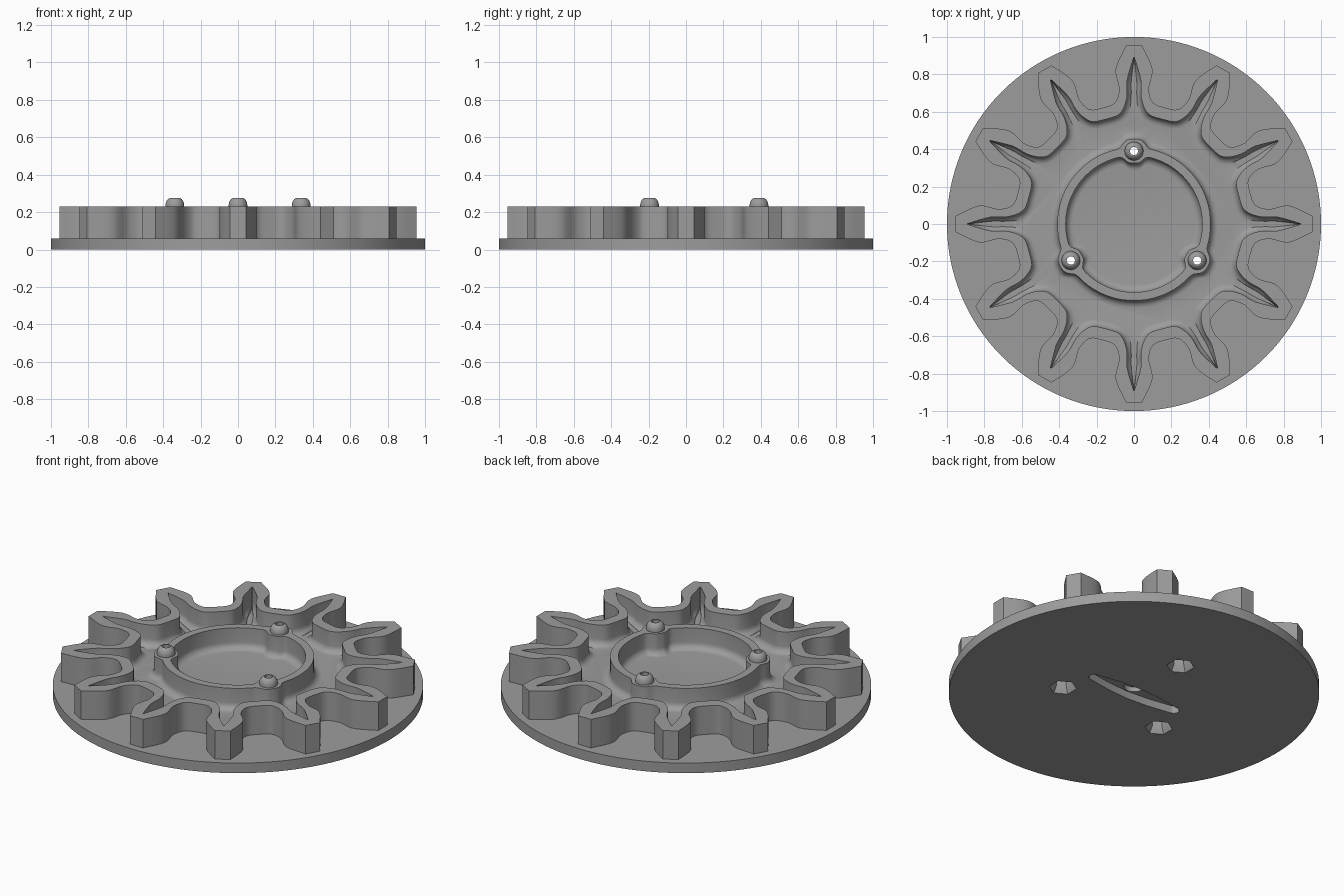
import bpy, bmesh, math

if "Cube" in bpy.data.objects:
    bpy.data.objects.remove(bpy.data.objects["Cube"])

TEETH = 12
PLATE_TOP, FLOOR, TOP = 0.06, 0.105, 0.23
BOSSES = [math.radians(a) for a in (90, 210, 330)]
BOSS_R = 0.39

grey = bpy.data.materials.new("grey plastic")
grey.diffuse_color = (0.335, 0.335, 0.335, 1)
grey.use_nodes = True
grey.node_tree.nodes["Principled BSDF"].inputs["Base Color"].default_value = grey.diffuse_color


def loft(name, loops, closed_ring=False):
    """Join equal-length loops of (points, z); cap the ends or wrap around."""
    bm = bmesh.new()
    rows = [[bm.verts.new((x, y, z)) for x, y in pts] for pts, z in loops]
    pairs = list(zip(rows, rows[1:]))
    if closed_ring:
        pairs.append((rows[-1], rows[0]))
    else:
        bm.faces.new(rows[0])
        bm.faces.new(rows[-1])
    for a, b in pairs:
        for i in range(len(a)):
            j = (i + 1) % len(a)
            bm.faces.new((a[i], a[j], b[j], b[i]))
    bmesh.ops.recalc_face_normals(bm, faces=bm.faces)
    me = bpy.data.meshes.new(name)
    bm.to_mesh(me)
    bm.free()
    ob = bpy.data.objects.new(name, me)
    bpy.context.collection.objects.link(ob)
    me.materials.append(grey)
    return ob


def circle(r, n, cx=0, cy=0, turn=0):
    return [(cx + r * math.cos(turn + 2 * math.pi * i / n),
             cy + r * math.sin(turn + 2 * math.pi * i / n)) for i in range(n)]


def spline(pts, steps=5):
    """Smooth curve through the points."""
    p = [pts[0]] + pts + [pts[-1]]
    out = []
    for i in range(1, len(p) - 2):
        for s in range(steps):
            t = s / steps
            out.append(tuple(0.5 * (2 * p[i][k] + (p[i + 1][k] - p[i - 1][k]) * t
                       + (2 * p[i - 1][k] - 5 * p[i][k] + 4 * p[i + 1][k] - p[i + 2][k]) * t * t
                       + (3 * p[i][k] - p[i - 1][k] - 3 * p[i + 1][k] + p[i + 2][k]) * t ** 3)
                       for k in (0, 1)))
    return out + [pts[-1]]


def offset(half, d):
    """Shift half a tooth outline towards the pocket, less so in the narrow tooth."""
    out = []
    for i, (x, y) in enumerate(half):
        a, b = half[max(i - 1, 0)], half[min(i + 1, len(half) - 1)]
        tx, ty = b[0] - a[0], b[1] - a[1]
        if i == len(half) - 1:
            tx, ty = math.cos(math.radians(15)), -math.sin(math.radians(15))
        l = math.hypot(tx, ty)
        out.append((max(x + d * ty / l, x * 0.4), y - d * tx / l))
    return out


def around(half):
    """Mirror half a tooth and repeat it around the centre."""
    tooth = [(-x, y) for x, y in reversed(half)] + half[:-1]
    loop = []
    for k in range(TEETH):
        c, s = math.cos(-k * math.tau / TEETH), math.sin(-k * math.tau / TEETH)
        loop += [(x * c - y * s, x * s + y * c) for x, y in tooth]
    return loop


# concave fillet that meets the pocket floor: (shift, height)
FILLET = [(0.04 * (1 - math.cos(t)), FLOOR + 0.04 * (1 - math.sin(t)))
          for t in (math.pi / 2 * i / 6 for i in range(7))]

# toothed wall with a hollow pocket, filleted down to its floor
outer = spline([(0.042, 0.955), (0.098, 0.83), (0.08, 0.73), (0.09, 0.668), (0.116, 0.638), (0.1665, 0.6214)])
inner = spline([(0.002, 0.89), (0.036, 0.77), (0.037, 0.69), (0.053, 0.625), (0.085, 0.582), (0.15, 0.56)])
loops = [(around(outer), 0.03), (around(outer), TOP), (around(inner), TOP)]
loops += [(around(offset(inner, d)), z) for d, z in FILLET]
toothed_wall = loft("toothed_wall", loops)


def ring(base, swell, n=180):
    """Round outline that swells at the three bosses."""
    pts = []
    for i in range(n):
        a = math.tau * i / n
        r = base
        for b in BOSSES:
            d = (a - b + math.pi) % math.tau - math.pi
            r += swell * math.exp(-(d / 0.15) ** 4)
        pts.append((r * math.cos(a), r * math.sin(a)))
    return pts


# centre ring with filleted feet
R_OUT, R_IN = 0.41, 0.365
loops = [(ring(R_OUT + 0.04, 0.045), FLOOR - 0.02)]
loops += [(ring(R_OUT + d, 0.045), z) for d, z in reversed(FILLET)]
loops += [(ring(R_OUT, 0.045), TOP), (ring(R_IN, -0.04), TOP)]
loops += [(ring(R_IN - d, -0.04), z) for d, z in FILLET]
loops.append((ring(R_IN - 0.04, -0.04), FLOOR - 0.02))
centre_ring = loft("centre_ring", loops, True)

# base plate
base_plate = loft("toothed_disc", [(circle(1, 128), 0), (circle(1, 128), PLATE_TOP)])

# rounded heads on the bosses
heads, cutters = [], []
for b in BOSSES:
    x, y = BOSS_R * math.cos(b), BOSS_R * math.sin(b)
    prof = [(0.05, 0.2), (0.05, 0.238), (0.048, 0.25), (0.043, 0.262), (0.036, 0.27), (0.028, 0.275)]
    heads.append(loft("boss_head", [(circle(r, 32, x, y), z) for r, z in prof]))
    # bore and flared six-sided nut recess
    cutters.append(loft("bore_cutter", [(circle(0.022, 24, x, y), z) for z in (-0.1, 0.4)]))
    nut = [(0.075, -0.1), (0.075, 0), (0.052, 0.04), (0.052, 0.15)]
    cutters.append(loft("nut_cutter", [(circle(r, 6, x, y, b), z) for r, z in nut]))

# tapered slot under the plate with a round hub recess
arm = [(0.28 + 0.03 * math.cos(a), 0.03 * math.sin(a))
       for a in (math.pi * (i / 8 - 0.5) for i in range(9))]
side = [(0.14, 0.052), (0, 0.062), (-0.14, 0.052)]
slot = arm + side + [(-x, -y) for x, y in arm] + [(-x, -y) for x, y in side]
cutters += [loft("slot_cutter", [(slot, -0.1), (slot, 0.045)]),
            loft("hub_cutter", [(circle(0.055, 32), -0.1), (circle(0.055, 32), 0.075)])]


def combine(ob, tools, operation):
    bpy.context.view_layer.objects.active = ob
    for t in tools:
        m = ob.modifiers.new("combine", "BOOLEAN")
        m.operation, m.solver, m.object = operation, "EXACT", t
        bpy.ops.object.modifier_apply(modifier=m.name)
        bpy.data.objects.remove(t)


# one solid disc, then the recesses
combine(base_plate, [toothed_wall, centre_ring] + heads, "UNION")
combine(base_plate, cutters, "DIFFERENCE")

# smooth curves, crisp edges
base_plate.select_set(True)
bpy.context.view_layer.objects.active = base_plate
bpy.ops.object.shade_smooth_by_angle(angle=math.radians(30))
